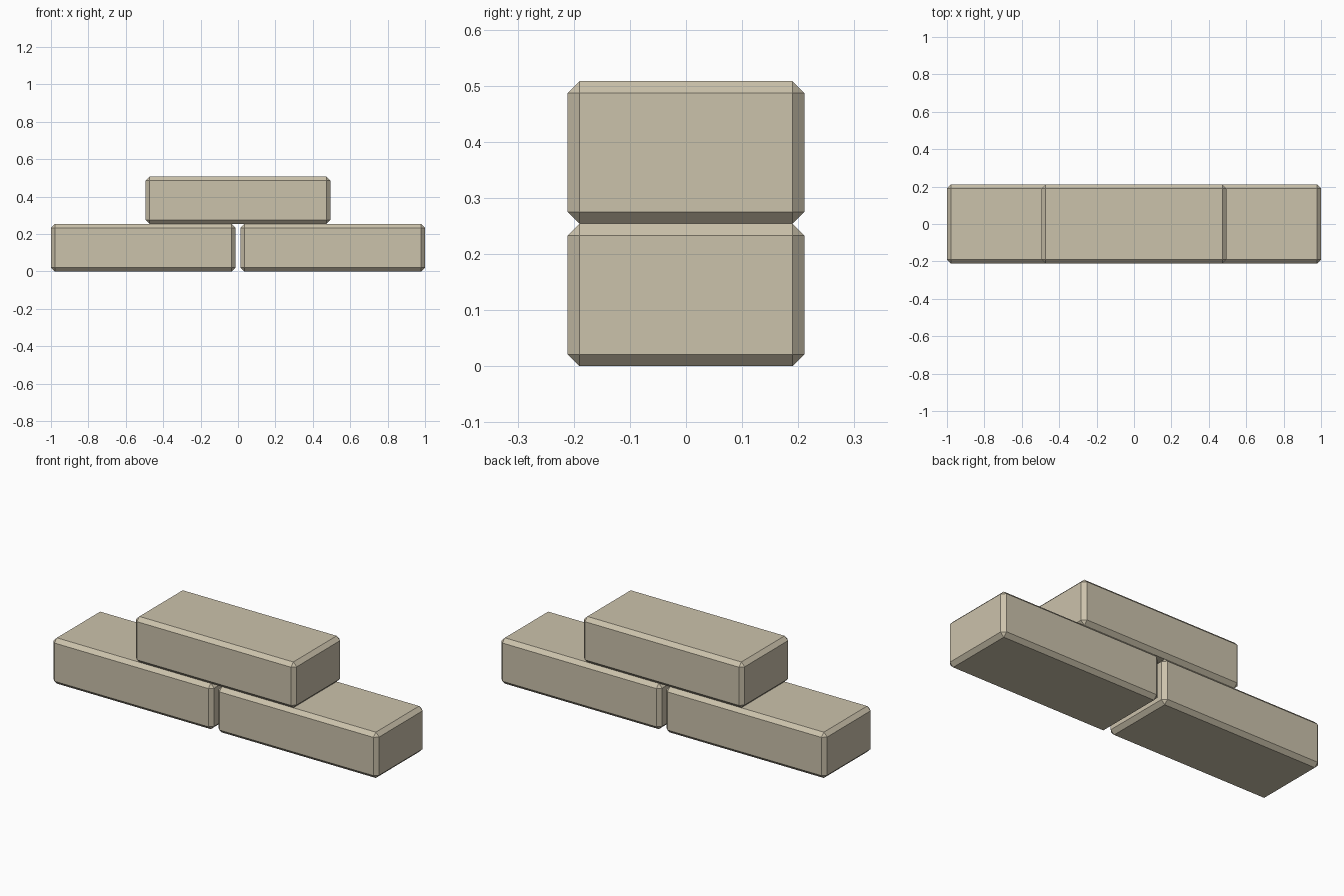
import bpy
import bmesh

if "Cube" in bpy.data.objects:
    bpy.data.objects.remove(bpy.data.objects["Cube"])

LENGTH, WIDTH, HEIGHT = 0.987, 0.422, 0.254
CHAMFER = 0.021

stone = bpy.data.materials.new("sandstone")
stone.diffuse_color = (0.60, 0.54, 0.41, 1)
stone.use_nodes = True
stone.node_tree.nodes["Principled BSDF"].inputs["Base Color"].default_value = stone.diffuse_color


def brick(name, x, z):
    """Chamfered block whose underside rests at height z."""
    bm = bmesh.new()
    bmesh.ops.create_cube(bm, size=1)
    bmesh.ops.scale(bm, vec=(LENGTH, WIDTH, HEIGHT), verts=bm.verts)
    bmesh.ops.bevel(bm, geom=bm.edges[:], offset=CHAMFER, offset_type='OFFSET',
                    segments=1, profile=0.5, affect='EDGES')
    mesh = bpy.data.meshes.new(name)
    bm.to_mesh(mesh)
    bm.free()
    mesh.materials.append(stone)
    obj = bpy.data.objects.new(name, mesh)
    obj.location = (x, 0, z + HEIGHT / 2)
    bpy.context.collection.objects.link(obj)
    return obj


# Two bricks side by side with a narrow joint
brick("left_brick", -(1 - LENGTH / 2), 0)
brick("right_brick", 1 - LENGTH / 2, 0)

# One brick bridging the joint
brick("top_brick", 0, HEIGHT)
